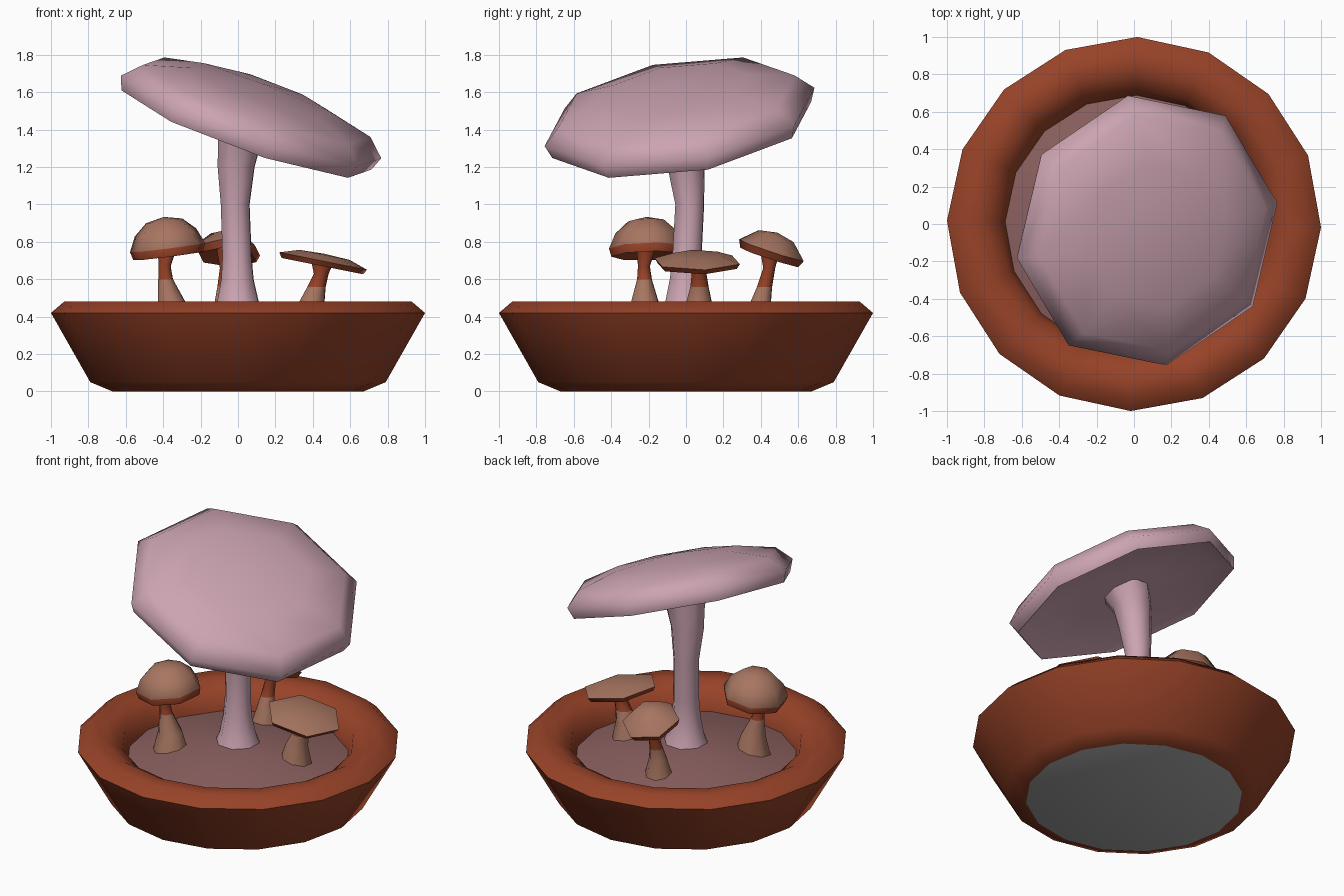
import bpy, bmesh, math
from mathutils import Vector

if "Cube" in bpy.data.objects:
    bpy.data.objects.remove(bpy.data.objects["Cube"])


def material(name, rgb):
    m = bpy.data.materials.new(name)
    m.diffuse_color = (*rgb, 1)
    m.use_nodes = True
    m.node_tree.nodes["Principled BSDF"].inputs["Base Color"].default_value = m.diffuse_color
    return m


PINK = material("dusty_pink", (0.60, 0.37, 0.44))
CLAY = material("burnt_clay", (0.31, 0.055, 0.021))
SOIL = material("mauve_soil", (0.25, 0.115, 0.112))
TAN = material("mushroom_tan", (0.39, 0.18, 0.12))
GREY = material("base_grey", (0.40, 0.40, 0.40))


def skin(name, rings, mats, angle=60):
    """Skin closed rings of points; a one-point ring is a pole. mats: one per band."""
    bm = bmesh.new()
    slots = list(dict.fromkeys(mats))
    vs = [[bm.verts.new(p) for p in r] for r in rings]
    for a, b, m in zip(vs, vs[1:], mats):
        n = max(len(a), len(b))
        for i in range(n):
            j = (i + 1) % n
            if len(a) == 1:
                f = (a[0], b[i], b[j])
            elif len(b) == 1:
                f = (a[i], b[0], a[j])
            else:
                f = (a[i], b[i], b[j], a[j])
            bm.faces.new(f).material_index = slots.index(m)
    bmesh.ops.recalc_face_normals(bm, faces=bm.faces)
    me = bpy.data.meshes.new(name)
    bm.to_mesh(me)
    bm.free()
    for m in slots:
        me.materials.append(m)
    ob = bpy.data.objects.new(name, me)
    bpy.context.collection.objects.link(ob)
    bpy.ops.object.select_all(action='DESELECT')
    ob.select_set(True)
    bpy.context.view_layer.objects.active = ob
    bpy.ops.object.shade_smooth_by_angle(angle=math.radians(angle))
    return ob


def circle(r, z, n, turn):
    if r == 0:
        return [Vector((0, 0, z))]
    return [Vector((r * math.cos(t), r * math.sin(t), z))
            for t in (math.radians(turn) + 2 * math.pi * i / n for i in range(n))]


def lathe(name, profile, mats, n, turn=0, at=(0, 0, 0), up=(0, 0, 1), angle=60):
    """Turn a (radius, height) profile about an axis that may be tilted."""
    q = Vector((0, 0, 1)).rotation_difference(Vector(up).normalized())
    rings = [[q @ p + Vector(at) for p in circle(r, z, n, turn)] for r, z in profile]
    return skin(name, rings, mats, angle)


def stem(name, path, mats, n=8):
    """Loft horizontal rings (x, y, z, radius), closed with poles."""
    rings = [[Vector(path[0][:3])]]
    rings += [[p + Vector((x, y, 0)) for p in circle(r, z, n, 20)] for x, y, z, r in path]
    rings += [[Vector(path[-1][:3])]]
    return skin(name, rings, [mats[0]] + mats + [mats[-1]])


# pot with rounded rim and grey underside
lathe("pot", [(0, 0), (0.67, 0), (0.79, 0.05), (1.0, 0.42), (0.93, 0.48), (0.82, 0.48),
              (0.72, 0.42), (0.685, 0.30), (0.68, 0.24), (0, 0.24)],
      [GREY] + [CLAY] * 8, 16, -1, angle=70)

# gently domed soil
lathe("soil", [(0, 0.44), (0.2, 0.425), (0.42, 0.385), (0.70, 0.31), (0.66, 0.27), (0, 0.27)],
      [SOIL] * 5, 16, -1)

# large mushroom
stem("large_stem", [(0, 0, 0.40, 0.15), (0, 0, 0.48, 0.118), (-0.003, 0, 0.60, 0.092),
                    (-0.005, 0.005, 0.72, 0.083), (-0.015, 0.02, 1.0, 0.082),
                    (-0.01, 0.0, 1.2, 0.105), (0.01, -0.005, 1.34, 0.125),
                    (0.06, -0.03, 1.47, 0.17)], [PINK] * 7)
lathe("large_cap", [(0, 0.22), (0.4, 0.185), (0.65, 0.122), (0.745, 0.03), (0.715, -0.045),
                    (0.62, 0.005), (0.3, 0.01), (0, 0.01)],
      [PINK] * 7, 8, 10, (0.06, -0.03, 1.44), (0.352, -0.166, 1), 80)

# small mushrooms: name, stem path, cap profile, sides, turn, cap centre, cap axis
SMALL = [
    ("left",
     [(-0.35, -0.22, 0.33, 0.12), (-0.355, -0.22, 0.48, 0.078), (-0.387, -0.222, 0.60, 0.042),
      (-0.392, -0.225, 0.67, 0.034), (-0.375, -0.21, 0.79, 0.06)],
     [(0, 0.17), (0.10, 0.148), (0.17, 0.085), (0.207, 0.005), (0.195, -0.04),
      (0.09, 0.01), (0, 0.01)],
     7, 15, (-0.375, -0.205, 0.765), (-0.13, -0.03, 1)),
    ("right",
     [(0.385, 0.07, 0.33, 0.11), (0.395, 0.07, 0.48, 0.072), (0.42, 0.072, 0.56, 0.052),
      (0.445, 0.07, 0.63, 0.042), (0.455, 0.065, 0.71, 0.07)],
     [(0, 0.042), (0.14, 0.036), (0.243, 0.002), (0.225, -0.025),
      (0.09, -0.01), (0, -0.01)],
     6, 10, (0.455, 0.06, 0.695), (0.2, 0, 1)),
    ("back",
     [(-0.07, 0.39, 0.33, 0.10), (-0.07, 0.40, 0.48, 0.058), (-0.07, 0.42, 0.56, 0.043),
      (-0.065, 0.445, 0.66, 0.034), (-0.06, 0.45, 0.77, 0.06)],
     [(0, 0.105), (0.10, 0.085), (0.185, 0.005), (0.165, -0.035),
      (0.08, 0.0), (0, 0.0)],
     6, 20, (-0.055, 0.455, 0.75), (0.05, 0.33, 1)),
]
for name, path, prof, n, turn, at, up in SMALL:
    stem(name + "_stem", path, [TAN, TAN, CLAY, CLAY])
    # tan dome, clay rim and underside
    lathe(name + "_cap", prof, [TAN] * (len(prof) - 4) + [CLAY] * 3, n, turn, at, up, 55)
